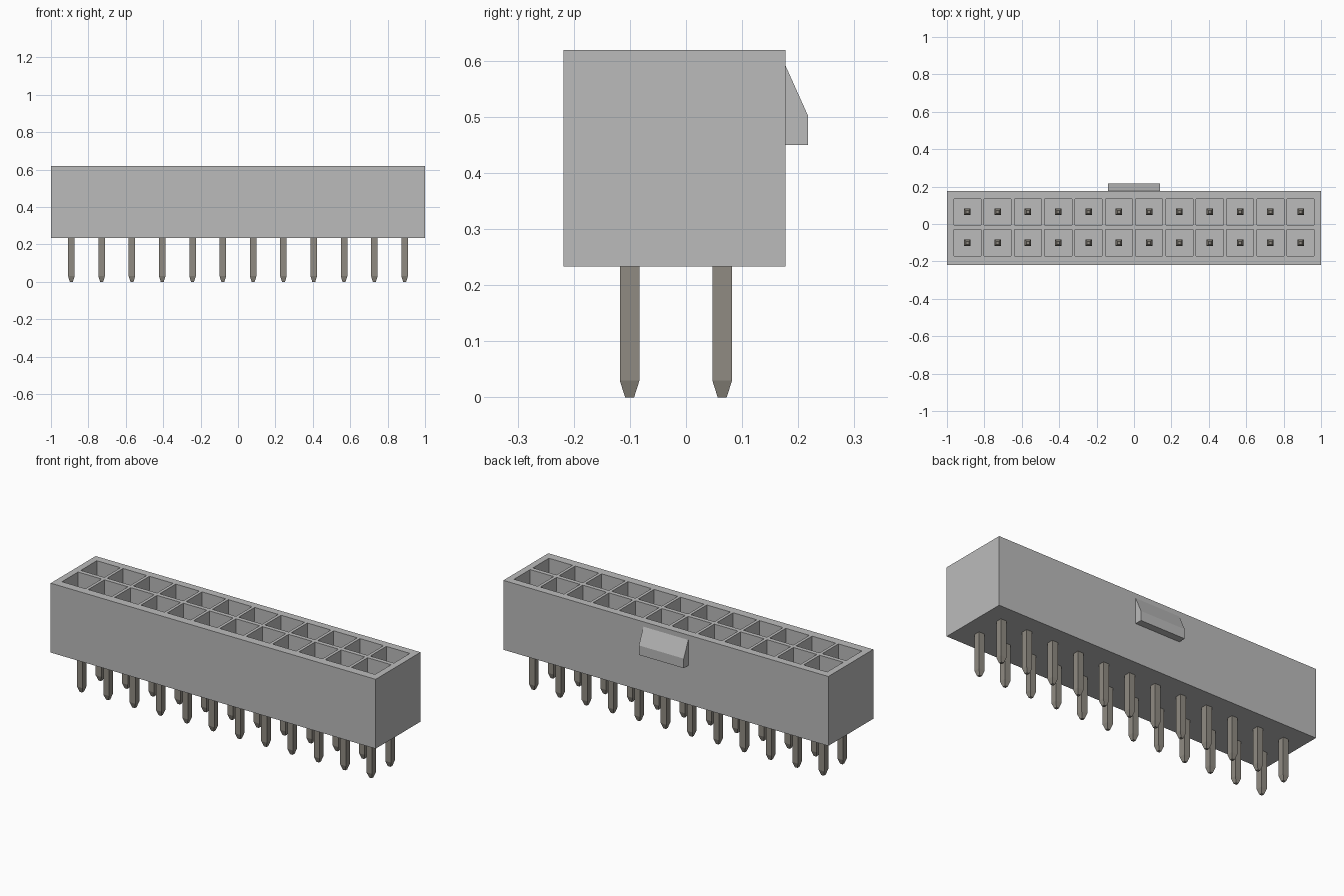
import bpy, bmesh

cube = bpy.data.objects.get("Cube")
if cube:
    bpy.data.objects.remove(cube, do_unlink=True)

PITCH, COLS = 0.162, 12
ROWS = (-0.1005, 0.0645)          # y of each pin row
CELL_X, CELL_Y = 0.0725, 0.0705   # half sizes of a socket
Y0, Y1 = -0.218, 0.177
BOTTOM, TOP, FLOOR = 0.233, 0.619, 0.28
COL_X = [(i - (COLS - 1) / 2) * PITCH for i in range(COLS)]


def material(name, rgb):
    m = bpy.data.materials.new(name)
    m.use_nodes = True
    m.diffuse_color = (*rgb, 1)
    m.node_tree.nodes["Principled BSDF"].inputs["Base Color"].default_value = (*rgb, 1)
    return m


def finish(name, bm, mat):
    bmesh.ops.recalc_face_normals(bm, faces=bm.faces)
    mesh = bpy.data.meshes.new(name)
    bm.to_mesh(mesh)
    bm.free()
    mesh.materials.append(mat)
    obj = bpy.data.objects.new(name, mesh)
    bpy.context.collection.objects.link(obj)
    return obj


plastic = material("grey plastic", (0.5, 0.5, 0.5))
metal = material("tinned metal", (0.28, 0.26, 0.225))

# Housing: a top grid, skirted down to the base, with the sockets sunk into it
xs = [-1] + [x + s * CELL_X for x in COL_X for s in (-1, 1)] + [1]
ys = [Y0] + [y + s * CELL_Y for y in ROWS for s in (-1, 1)] + [Y1]
bm = bmesh.new()
grid = [[bm.verts.new((x, y, TOP)) for y in ys] for x in xs]
cells = []
for i in range(len(xs) - 1):
    for j in range(len(ys) - 1):
        f = bm.faces.new((grid[i][j], grid[i + 1][j], grid[i + 1][j + 1], grid[i][j + 1]))
        if i % 2 and j % 2:
            cells.append(f)
rim = [e for e in bm.edges if e.is_boundary]
skirt = bmesh.ops.extrude_edge_only(bm, edges=rim)["geom"]
for v in skirt:
    if isinstance(v, bmesh.types.BMVert):
        v.co.z = BOTTOM
bmesh.ops.contextual_create(bm, geom=[e for e in skirt if isinstance(e, bmesh.types.BMEdge)
                                      and e.is_boundary])
for f in cells:
    sunk = bmesh.ops.extrude_face_region(bm, geom=[f])["geom"]
    for v in sunk:
        if isinstance(v, bmesh.types.BMVert):
            v.co.z = FLOOR
    bmesh.ops.delete(bm, geom=[f], context="FACES_ONLY") if f.is_valid else None
finish("housing", bm, plastic)

# Latch ramp on the back wall
bm = bmesh.new()
profile = [(Y1, 0.592), (0.217, 0.503), (0.217, 0.45), (Y1, 0.45)]
side = bm.faces.new([bm.verts.new((-0.138, y, z)) for y, z in profile])
for v in bmesh.ops.extrude_face_region(bm, geom=[side])["geom"]:
    if isinstance(v, bmesh.types.BMVert):
        v.co.x = 0.138
finish("latch_ramp", bm, plastic)


# Pins: square shafts tapered at both ends
def add_pin(bm, x, y):
    rings = []
    for z, r in ((0, 0.008), (0.03, 0.0175), (0.47, 0.0175), (0.5, 0.008)):
        rings.append([bm.verts.new((x + a * r, y + b * r, z))
                      for a, b in ((-1, -1), (1, -1), (1, 1), (-1, 1))])
    for lo, hi in zip(rings, rings[1:]):
        for k in range(4):
            n = (k + 1) % 4
            bm.faces.new((lo[k], lo[n], hi[n], hi[k]))
    bm.faces.new(rings[0][::-1])
    bm.faces.new(rings[-1])


for name, y in zip(("front_pins", "back_pins"), ROWS):
    bm = bmesh.new()
    for x in COL_X:
        add_pin(bm, x, y)
    finish(name, bm, metal)
